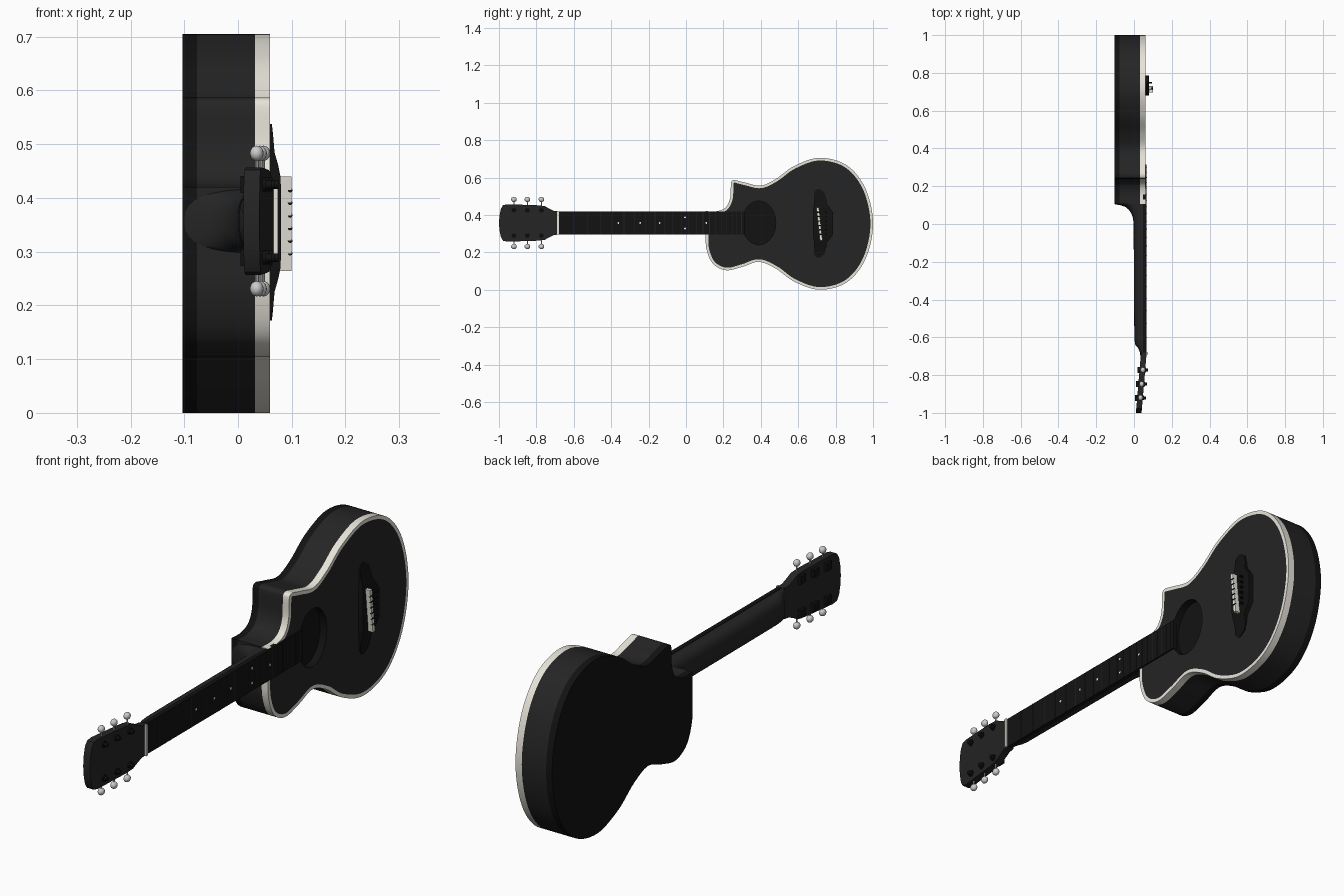
import bpy, bmesh, math
from mathutils import Vector

if "Cube" in bpy.data.objects:
    bpy.data.objects.remove(bpy.data.objects["Cube"])

ZC = 0.357  # neck centre height


def material(name, c):
    m = bpy.data.materials.new(name)
    m.diffuse_color = (*c, 1)
    m.use_nodes = True
    m.node_tree.nodes["Principled BSDF"].inputs["Base Color"].default_value = m.diffuse_color
    return m


DARK = material("dark_lacquer", (0.018, 0.018, 0.018))
BLACK = material("black_wood", (0.006, 0.006, 0.006))
IVORY = material("ivory", (0.8, 0.78, 0.7))
METAL = material("metal", (0.55, 0.55, 0.54))


def finish(bm, name, mats, angle=35):
    bmesh.ops.recalc_face_normals(bm, faces=bm.faces[:])
    me = bpy.data.meshes.new(name)
    bm.to_mesh(me)
    bm.free()
    ob = bpy.data.objects.new(name, me)
    bpy.context.collection.objects.link(ob)
    for m in mats:
        me.materials.append(m)
    bpy.ops.object.select_all(action='DESELECT')
    ob.select_set(True)
    bpy.context.view_layer.objects.active = ob
    bpy.ops.object.shade_smooth_by_angle(angle=math.radians(angle))
    return ob


def bridge_rings(bm, a, b, mat=0):
    n = len(a)
    for i in range(n):
        bm.faces.new((a[i], a[(i + 1) % n], b[(i + 1) % n], b[i])).material_index = mat


def loft(name, rings, mat):
    bm = bmesh.new()
    vs = [[bm.verts.new(p) for p in r] for r in rings]
    for a, b in zip(vs, vs[1:]):
        bridge_rings(bm, a, b)
    bm.faces.new(vs[0])
    bm.faces.new(vs[-1])
    return finish(bm, name, [mat])


def box(name, lo, hi, mat):
    ring = lambda y: [(lo[0], y, lo[2]), (hi[0], y, lo[2]), (hi[0], y, hi[2]), (lo[0], y, hi[2])]
    return loft(name, [ring(lo[1]), ring(hi[1])], mat)


def rod(name, p, q, r, mat, n=16):
    p, q = Vector(p), Vector(q)
    rot = (q - p).to_track_quat('Z', 'Y')
    circ = [rot @ Vector((r * math.cos(2 * math.pi * i / n), r * math.sin(2 * math.pi * i / n), 0)) for i in range(n)]
    return loft(name, [[p + c for c in circ], [q + c for c in circ]], mat)


def spline(pts, n=8):
    pts = [Vector(p) for p in pts]
    ext = [2 * pts[0] - pts[1]] + pts + [2 * pts[-1] - pts[-2]]
    out = []
    for a, b, c, d in zip(ext, ext[1:], ext[2:], ext[3:]):
        for k in range(n):
            t = k / n
            out.append(0.5 * (2 * b + (c - a) * t + (2 * a - 5 * b + 4 * c - d) * t * t
                              + (3 * b - a - 3 * c + d) * t ** 3))
    return out


# Body outline (y, z): bouts and waist, then the cutaway
outline = spline([(.262, .587), (.32, .572), (.40, .557), (.48, .592), (.58, .662), (.715, .705),
                  (.86, .665), (.96, .54), (1.0, .3525), (.96, .165), (.86, .04), (.715, 0),
                  (.58, .043), (.48, .113), (.39, .149), (.30, .122), (.215, .104), (.145, .138),
                  (.110, .215), (.105, .30), (.105, .42)])
outline += spline([(.105, .42), (.165, .42), (.212, .44), (.236, .49), (.240, .565), (.247, .583), (.262, .587)], 6)


def inset(d):
    n, res = len(outline), []
    for i, p in enumerate(outline):
        t = (outline[(i + 1) % n] - outline[i - 1]).normalized()
        res.append(p + Vector((t.y, -t.x)) * d)  # outline runs clockwise
    return res


# Body: back edge, sides, binding, top with sound hole
bm = bmesh.new()
rings = [[bm.verts.new((x, p.x, p.y)) for p in inset(d)]
         for x, d in ((-.103, 0), (-.076, 0), (.032, 0), (.06, 0), (.06, .014))]
for k, mat in enumerate((1, 0, 2, 2)):
    bridge_rings(bm, rings[k], rings[k + 1], mat)
bm.faces.new(rings[0]).material_index = 1
hole = [[bm.verts.new((x, .39 + .09 * math.cos(a), ZC + .117 * math.sin(a)))
         for a in [2 * math.pi * i / 48 for i in range(48)]] for x in (.06, .03)]
bridge_rings(bm, hole[0], hole[1], 1)
bm.faces.new(hole[1]).material_index = 1
edges = []
for r in (rings[-1], hole[0]):
    edges += [bm.edges.get((r[i - 1], r[i])) for i in range(len(r))]
bmesh.ops.triangle_fill(bm, use_beauty=True, use_dissolve=False, edges=edges)
finish(bm, "body", [DARK, BLACK, IVORY])


# Neck with rounded back and heel: (y, depth of back)
def neck_ring(y, xb, w=.06):
    pts = []
    for i in range(17):
        a = math.pi * i / 16
        c, s = math.cos(a), math.sin(a)
        pts.append((.051 - (.051 - xb) * s ** .75, y, ZC + w * math.copysign(abs(c) ** .75, c)))
    return pts


loft("neck", [neck_ring(y, xb) for y, xb in (
    (-.71, .036), (-.675, .03), (-.655, .02), (-.64, .007), (-.61, .002), (-.4, 0), (0, -.002),
    (.03, -.005), (.055, -.014), (.075, -.027), (.09, -.045), (.099, -.07), (.104, -.1), (.12, -.1))], DARK)

# Fingerboard, nut, frets and inlay dots
SCALE, NUT = 1.39, -.68
fret_y = lambda f: NUT + SCALE * (1 - 2 ** (-f / 12))
box("fingerboard", (.048, NUT, ZC - .062), (.066, .315, ZC + .062), BLACK)
box("nut", (.045, NUT - .01, ZC - .062), (.074, NUT, ZC + .062), IVORY)
for f in range(1, 22):
    y = fret_y(f)
    box(f"fret_{f}", (.06, y - .0015, ZC - .061), (.068, y + .0015, ZC + .061), DARK)
for f in (5, 7, 9, 12, 15):
    for dz in ((-.03, .03) if f == 12 else (0,)):
        y = fret_y(f - .5)
        rod("inlay_dot", (.06, y, ZC + dz), (.0668, y, ZC + dz), .005, IVORY, 12)

# Headstock, leaning back
half = [(-.68, .062), (-.705, .064), (-.73, .076), (-.755, .09), (-.80, .095), (-.955, .1),
        (-.978, .095), (-.99, .075), (-.997, .04)]
head = half + [(-1, 0)] + [(y, -z) for y, z in reversed(half)]
face_x = lambda y: .04 + .085 * (y + 1)
loft("headstock", [[(face_x(y) - d, y, ZC + z) for y, z in head] for d in (.03, 0)], DARK)

# Tuning machines
for y in (-.92, -.848, -.773):
    x = face_x(y)
    for s in (-1, 1):
        z = ZC + s * .068
        rod("tuner_bushing", (x - .002, y, z), (x + .005, y, z), .013, BLACK)
        rod("tuner_post", (x, y, z), (x + .016, y, z), .008, BLACK)
        box("tuner_housing", (x - .042, y - .016, z - .016), (x - .028, y + .016, z + .016), BLACK)
        rod("tuner_shaft", (x - .012, y, z), (x - .012, y, ZC + s * .118), .003, METAL, 8)
        bm = bmesh.new()
        bmesh.ops.create_uvsphere(bm, u_segments=16, v_segments=10, radius=.015)
        bmesh.ops.scale(bm, vec=(.85, 1, .95), verts=bm.verts)
        bmesh.ops.translate(bm, vec=(x - .012, y, ZC + s * .126), verts=bm.verts)
        finish(bm, "tuner_button", [METAL])

# Bridge with tapered wings: (height offset, left y, right y, top x)
wing = [(.183, .70, .715, .063), (.165, .685, .74, .065), (.13, .685, .75, .068), (.105, .685, .752, .075),
        (.085, .682, .768, .079), (.06, .68, .785, .08)]
rows = wing + [(-z, a, b, x) for z, a, b, x in reversed(wing)]
loft("bridge", [[(.055, a, ZC - .002 + z), (.055, b, ZC - .002 + z), (x, b, ZC - .002 + z), (x, a, ZC - .002 + z)]
                for z, a, b, x in rows], BLACK)

# Slanted saddle and string pins
loft("saddle", [[(.075, y - .007, z), (.075, y + .007, z), (.1, y + .007, z), (.1, y - .007, z)]
                for y, z in ((.723, .264), (.704, .44))], IVORY)
for i in range(6):
    z = .297 + i * .0235
    rod("string_pin", (.076, .748, z), (.096, .748, z), .005, BLACK, 10)
    ys = .723 - (z - .264) * .108
    rod("saddle_notch", (.097, ys - .007, z), (.097, ys + .007, z), .0045, BLACK, 8)
